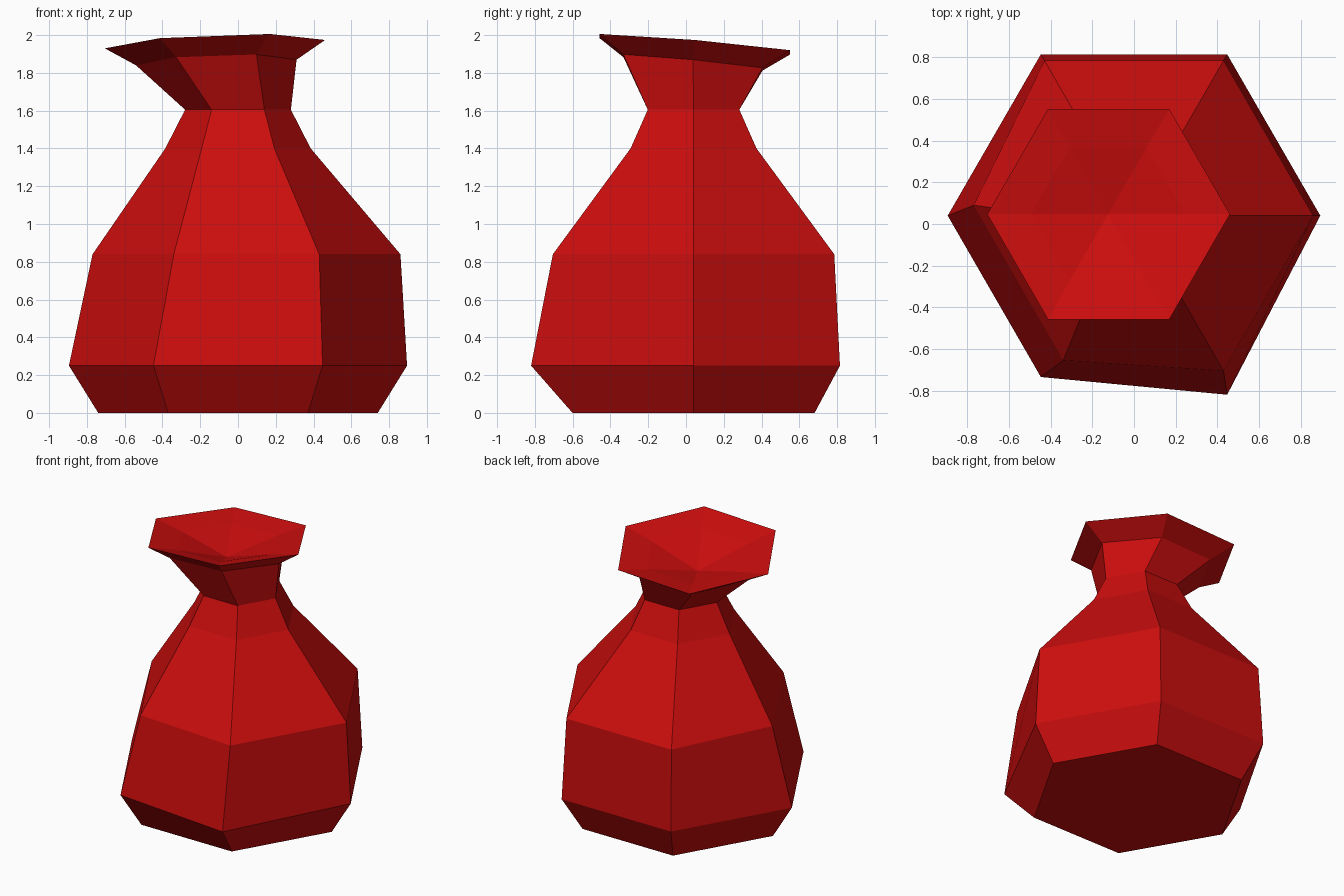
import bpy, bmesh
from math import cos, sin, radians
from mathutils import Vector

cube = bpy.data.objects.get("Cube")
if cube:
    bpy.data.objects.remove(cube, do_unlink=True)

red = bpy.data.materials.new("glossy_red")
red.use_nodes = True
colour = (0.6, 0.004, 0.004, 1)
red.diffuse_color = colour
red.node_tree.nodes["Principled BSDF"].inputs["Base Color"].default_value = colour

SIDES = 6
bm = bmesh.new()


def ring(radius, z, cx=0.0, cy=0.04, tilt=(0.0, 0.0)):
    """Hexagonal ring, optionally tilted by a slope along x and y."""
    verts = []
    for i in range(SIDES):
        a = radians(60 * i)
        dx, dy = radius * cos(a), radius * sin(a)
        verts.append(bm.verts.new((cx + dx, cy + dy, z + tilt[0] * dx + tilt[1] * dy)))
    return verts


lean = (0.038, -0.085)

# Base, belly, shoulder and neck, then the tilted flared lip and its dish
foot = ring(0.74, 0.0)
belly = ring(0.895, 0.25)
shoulder = ring(0.86, 0.84)
neck_base = ring(0.385, 1.4)
neck = ring(0.28, 1.605)
collar = ring(0.425, 1.855, -0.115, 0.037, (0.035, -0.096))
lip = ring(0.583, 1.952, -0.122, 0.047, lean)
dish = ring(0.37, 1.905, -0.125, 0.047, lean)

# Hand-made dents in the belly and shoulder
belly[5].co.y -= 0.085
for v in shoulder[3:5]:
    v.co += Vector((0.09, 0.05, 0))

# Walls between neighbouring rings
rings = [foot, belly, shoulder, neck_base, neck, collar, lip, dish]
for low, high in zip(rings, rings[1:]):
    for i in range(SIDES):
        j = (i + 1) % SIDES
        bm.faces.new((low[i], low[j], high[j], high[i]))

# Flat underside and sunken middle of the dish
bm.faces.new(list(reversed(foot)))
middle = bm.verts.new((-0.125, 0.047, 1.8))
for i in range(SIDES):
    bm.faces.new((dish[i], dish[(i + 1) % SIDES], middle))

mesh = bpy.data.meshes.new("vase")
bm.normal_update()
bm.to_mesh(mesh)
bm.free()
mesh.materials.append(red)
vase = bpy.data.objects.new("vase", mesh)
bpy.context.collection.objects.link(vase)
